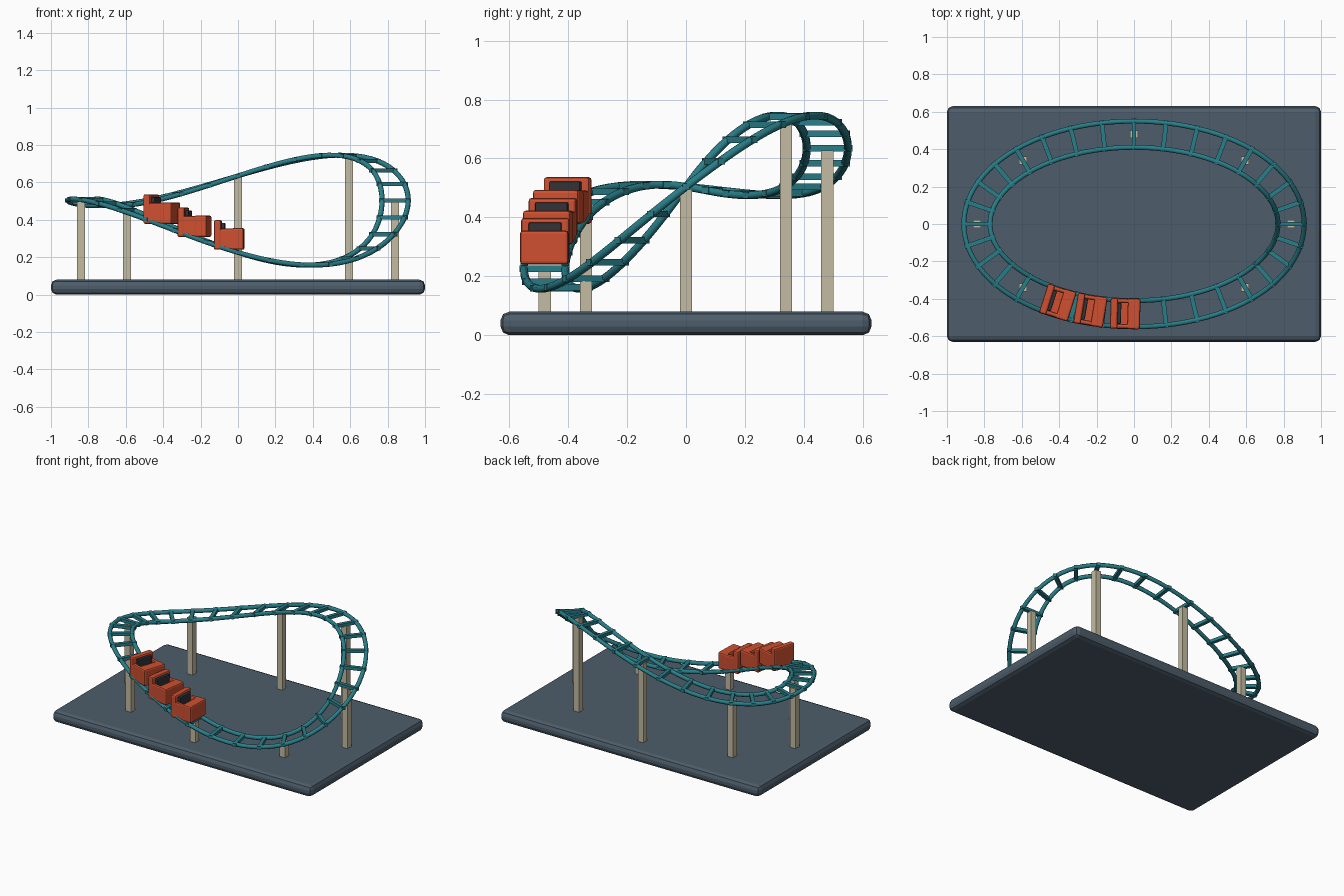
import bpy, bmesh, math
from mathutils import Vector, Matrix

if "Cube" in bpy.data.objects:
    bpy.data.objects.remove(bpy.data.objects["Cube"])

RX, RY = 0.84, 0.48      # track ellipse
GAUGE = 0.07             # rail offset from the centre line


def material(name, rgb):
    m = bpy.data.materials.new(name)
    m.diffuse_color = (*rgb, 1)
    m.use_nodes = True
    m.node_tree.nodes["Principled BSDF"].inputs["Base Color"].default_value = m.diffuse_color
    return m


SLATE = material("slate_base", (0.075, 0.11, 0.145))
TEAL = material("teal_track", (0.022, 0.21, 0.25))
CREAM = material("cream_post", (0.55, 0.50, 0.36))
RED = material("red_car", (0.62, 0.08, 0.03))
DARK = material("dark_seat", (0.03, 0.033, 0.04))


def height(t):
    return (0.467 + 0.205 * math.sin(t) + 0.13 * math.sin(2 * t)
            + 0.037 * math.cos(2 * t))


def centre(t):
    return Vector((RX * math.cos(t), RY * math.sin(t), height(t)))


def outward(t):
    return Vector((RY * math.cos(t), RX * math.sin(t), 0)).normalized()


def finish(name, bm, mat, smooth=False):
    bmesh.ops.recalc_face_normals(bm, faces=bm.faces)
    me = bpy.data.meshes.new(name)
    bm.to_mesh(me)
    bm.free()
    me.materials.append(mat)
    ob = bpy.data.objects.new(name, me)
    bpy.context.collection.objects.link(ob)
    if smooth:
        me.shade_smooth()
    return ob


def add_box(bm, lo, hi, frame=Matrix.Identity(4)):
    lo, hi = Vector(lo), Vector(hi)
    size = Matrix.Diagonal((*(hi - lo), 1))
    bmesh.ops.create_cube(bm, size=1,
                          matrix=frame @ Matrix.Translation((lo + hi) / 2) @ size)


def bevel(ob, width, segments):
    b = ob.modifiers.new("soft_edges", 'BEVEL')
    b.width, b.segments = width, segments
    b.limit_method = 'ANGLE'


# Base slab
bm = bmesh.new()
add_box(bm, (-1, -0.63, 0), (1, 0.63, 0.08))
bevel(finish("base", bm, SLATE), 0.03, 2)

# Two rails: a round section swept round the closed path
N, SIDES, RADIUS = 96, 8, 0.014
for name, side in (("outer_rail", 1), ("inner_rail", -1)):
    def path(i):
        t = 2 * math.pi * i / N
        return centre(t) + outward(t) * GAUGE * side
    bm = bmesh.new()
    rings = []
    for i in range(N):
        tangent = (path(i + 1) - path(i - 1)).normalized()
        across = tangent.cross(Vector((0, 0, 1))).normalized()
        up = across.cross(tangent)
        ring = []
        for k in range(SIDES):
            a = 2 * math.pi * (k + 0.5) / SIDES
            ring.append(bm.verts.new(
                path(i) + RADIUS * (across * math.cos(a) + up * math.sin(a))))
        rings.append(ring)
    for i in range(N):
        r, s = rings[i], rings[(i + 1) % N]
        for k in range(SIDES):
            j = (k + 1) % SIDES
            bm.faces.new((r[k], r[j], s[j], s[k]))
    finish(name, bm, TEAL, True)

# Cross ties
bm = bmesh.new()
for i in range(32):
    t = 2 * math.pi * i / 32
    frame = (Matrix.Translation(centre(t))
             @ outward(t).to_track_quat('X', 'Z').to_matrix().to_4x4())
    add_box(bm, (-0.085, -0.012, -0.011), (0.085, 0.012, 0.011), frame)
finish("cross_ties", bm, TEAL)

# Support posts
bm = bmesh.new()
for i in range(8):
    p = centre(i * math.pi / 4)
    add_box(bm, (p.x - 0.021, p.y - 0.021, 0.07), (p.x + 0.021, p.y + 0.021, p.z - 0.008))
finish("support_posts", bm, CREAM)

# Train of three cars; local x points forward
CAR_PARTS = (
    ("floor", (-0.078, -0.08, 0), (0.078, 0.08, 0.065), RED),
    ("nose", (0.012, -0.082, 0), (0.08, 0.082, 0.115), RED),
    ("backrest", (-0.08, -0.082, 0), (-0.04, 0.082, 0.158), RED),
    ("left_wall", (-0.06, 0.056, 0.02), (0.05, 0.08, 0.113), RED),
    ("right_wall", (-0.06, -0.08, 0.02), (0.05, -0.056, 0.113), RED),
    ("seat", (-0.045, -0.056, 0.05), (-0.022, 0.056, 0.143), DARK),
)
for n, degrees in enumerate((-93.2, -106.1, -119)):
    t = math.radians(degrees)
    heading = math.atan2(RY * math.cos(t), -RX * math.sin(t))
    frame = Matrix.Translation(centre(t)) @ Matrix.Rotation(heading, 4, 'Z')
    for part, lo, hi, mat in CAR_PARTS:
        bm = bmesh.new()
        add_box(bm, lo, hi)
        ob = finish(f"car_{n + 1}_{part}", bm, mat)
        ob.matrix_world = frame
        bevel(ob, 0.005 if mat == DARK else 0.01, 2)
